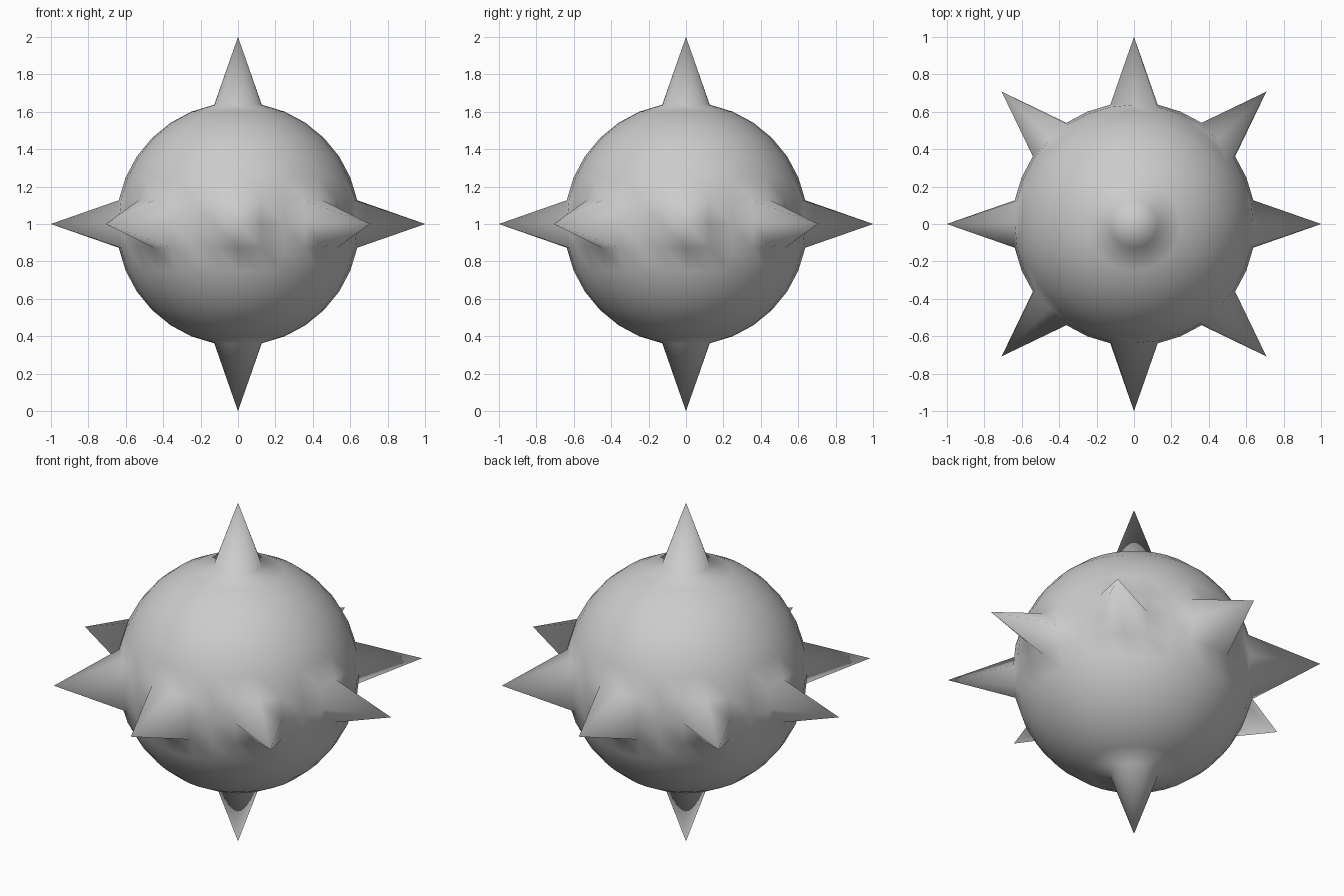
import bpy, bmesh, math
from mathutils import Vector

if "Cube" in bpy.data.objects:
    bpy.data.objects.remove(bpy.data.objects["Cube"])

R = 0.65
centre = Vector((0, 0, 1))

# round body, with spikes pulled straight out of its grid vertices
bm = bmesh.new()
bmesh.ops.create_uvsphere(bm, u_segments=32, v_segments=16, radius=R)

# spike directions: two poles and eight around the equator
dirs = [Vector((0, 0, 1)), Vector((0, 0, -1))]
dirs += [Vector((math.cos(i * math.pi / 4), math.sin(i * math.pi / 4), 0)) for i in range(8)]
bm.verts.ensure_lookup_table()
for d in dirs:
    tip = max(bm.verts, key=lambda v: v.co.normalized().dot(d))
    tip.co = d

bmesh.ops.translate(bm, vec=centre, verts=bm.verts)
for f in bm.faces:
    f.smooth = True
mesh = bpy.data.meshes.new("spiked_ball")
bm.to_mesh(mesh)
bm.free()
ball = bpy.data.objects.new("spiked_ball", mesh)
bpy.context.collection.objects.link(ball)
